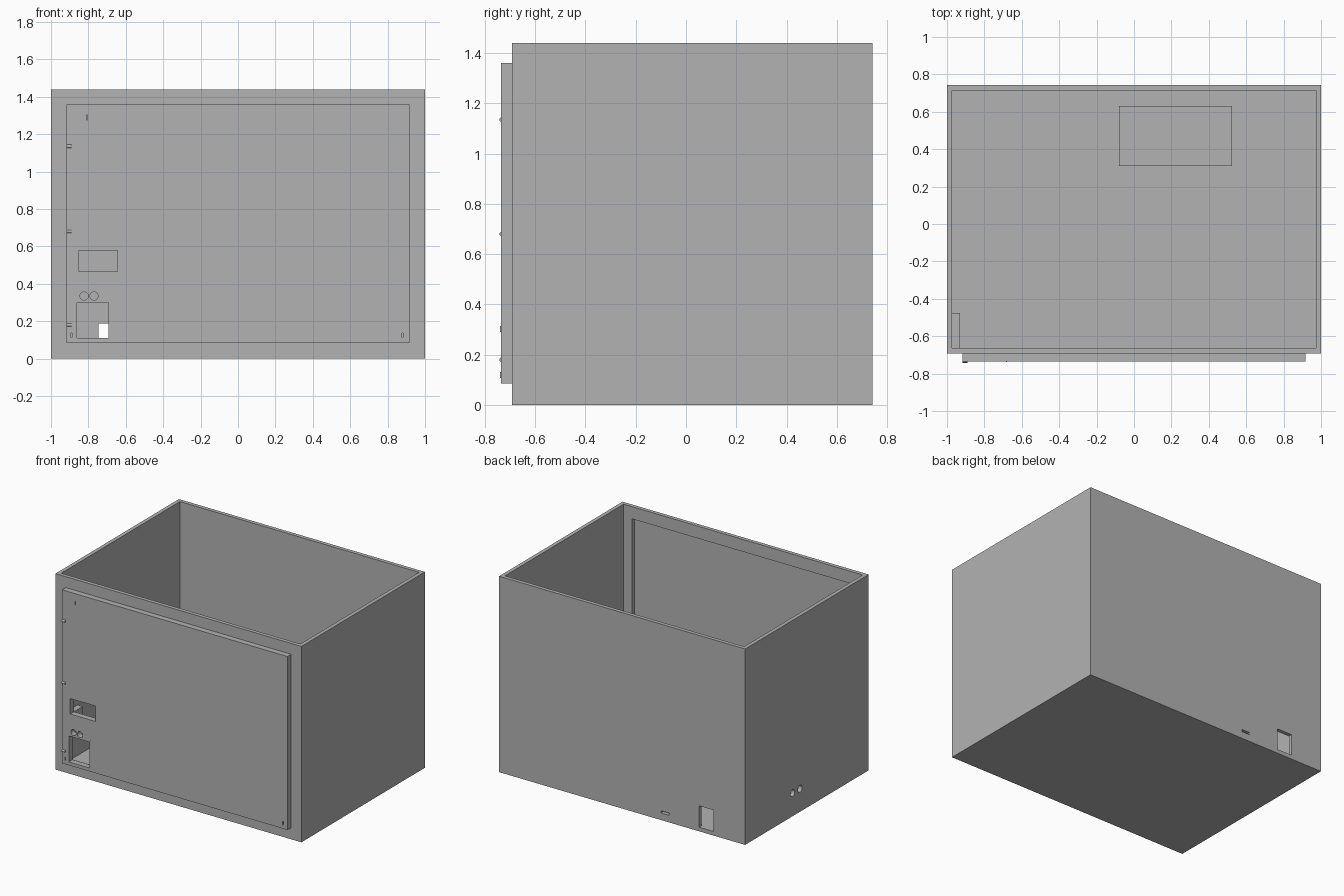
import bpy
from math import pi
from mathutils import Vector

cube = bpy.data.objects.get("Cube")
if cube:
    bpy.data.objects.remove(cube, do_unlink=True)

grey = bpy.data.materials.new("plain_grey")
grey.use_nodes = True
grey.diffuse_color = (0.45, 0.45, 0.45, 1)
grey.node_tree.nodes["Principled BSDF"].inputs["Base Color"].default_value = (0.45, 0.45, 0.45, 1)


def finish(name):
    ob = bpy.context.object
    ob.name = name
    bpy.ops.object.transform_apply(location=True, rotation=True, scale=True)
    ob.data.materials.append(grey)
    return ob


def box(name, low, high):
    low, high = Vector(low), Vector(high)
    bpy.ops.mesh.primitive_cube_add(size=1, location=(low + high) / 2)
    bpy.context.object.scale = high - low
    return finish(name)


def rod(name, centre, radius, length, axis):
    turn = {"x": (0, pi / 2, 0), "y": (pi / 2, 0, 0), "z": (0, 0, 0)}[axis]
    bpy.ops.mesh.primitive_cylinder_add(vertices=24, radius=radius, depth=length,
                                        location=centre, rotation=turn)
    ob = finish(name)
    bpy.ops.object.shade_smooth_by_angle()
    return ob


def cut(target, cutters):
    for cutter in cutters:
        mod = target.modifiers.new("cut", "BOOLEAN")
        mod.operation = "DIFFERENCE"
        mod.solver = "EXACT"
        mod.object = cutter
        bpy.context.view_layer.objects.active = target
        bpy.ops.object.modifier_apply(modifier=mod.name)
        bpy.data.objects.remove(cutter, do_unlink=True)


FRONT, BACK, TOP, WALL = -0.692, 0.742, 1.44, 0.028
FACE = -0.735  # front face of the door

# Open-topped case with a door opening, a rear socket, a rear slot and two side holes
case = box("case", (-1, FRONT, 0), (1, BACK, TOP))
cut(case, [
    box("cutter", (-1 + WALL, FRONT + WALL, WALL), (1 - WALL, BACK - WALL, 2)),
    box("cutter", (-0.905, FRONT - 0.1, 0.095), (0.905, FRONT + 0.1, 1.35)),
    box("cutter", (-0.745, BACK - 0.1, 0.03), (-0.625, BACK + 0.1, 0.187)),
    box("cutter", (-0.38, BACK - 0.1, 0.052), (-0.315, BACK + 0.1, 0.068)),
    rod("cutter", (-1, 0.19, 0.17), 0.025, 0.2, "x"),
    rod("cutter", (-1, 0.105, 0.17), 0.025, 0.2, "x"),
])

# Door panel with display window, two button holes, access opening and small slots
door = box("door_panel", (-0.917, FACE, 0.085), (0.917, FRONT, 1.36))
holes = [
    box("cutter", (-0.85, -1, 0.465), (-0.645, -0.6, 0.578)),
    box("cutter", (-0.86, -1, 0.11), (-0.692, -0.6, 0.3)),
]
for x in (-0.823, -0.77):
    holes.append(rod("cutter", (x, FACE, 0.335), 0.022, 0.3, "y"))
for x, z in ((-0.89, 0.125), (0.88, 0.125), (-0.808, 1.29)):
    holes.append(box("cutter", (x - 0.003, -1, z - 0.013), (x + 0.003, -0.6, z + 0.013)))
cut(door, holes)

# Hinge pins on the door edge
for i, z in enumerate((0.18, 0.68, 1.135)):
    rod(f"hinge_pin_{i + 1}", (-0.903, FACE + 0.002, z), 0.009, 0.028, "x")

# Small catches beside the access opening
for i, z in enumerate((0.12, 0.303)):
    box(f"catch_{i + 1}", (-0.685, FACE - 0.004, z - 0.012), (-0.679, FACE, z + 0.012))

# Mounting plate with two screws on the floor
box("floor_plate", (-0.08, 0.31, WALL), (0.525, 0.63, WALL + 0.02))
for i, y in enumerate((0.395, 0.55)):
    rod(f"plate_screw_{i + 1}", (0.222, y, WALL + 0.021), 0.009, 0.008, "z")

# Slim housing on the inner side wall
box("side_housing", (-1 + WALL, FRONT + WALL, 0.25), (-0.93, -0.475, 0.4))
